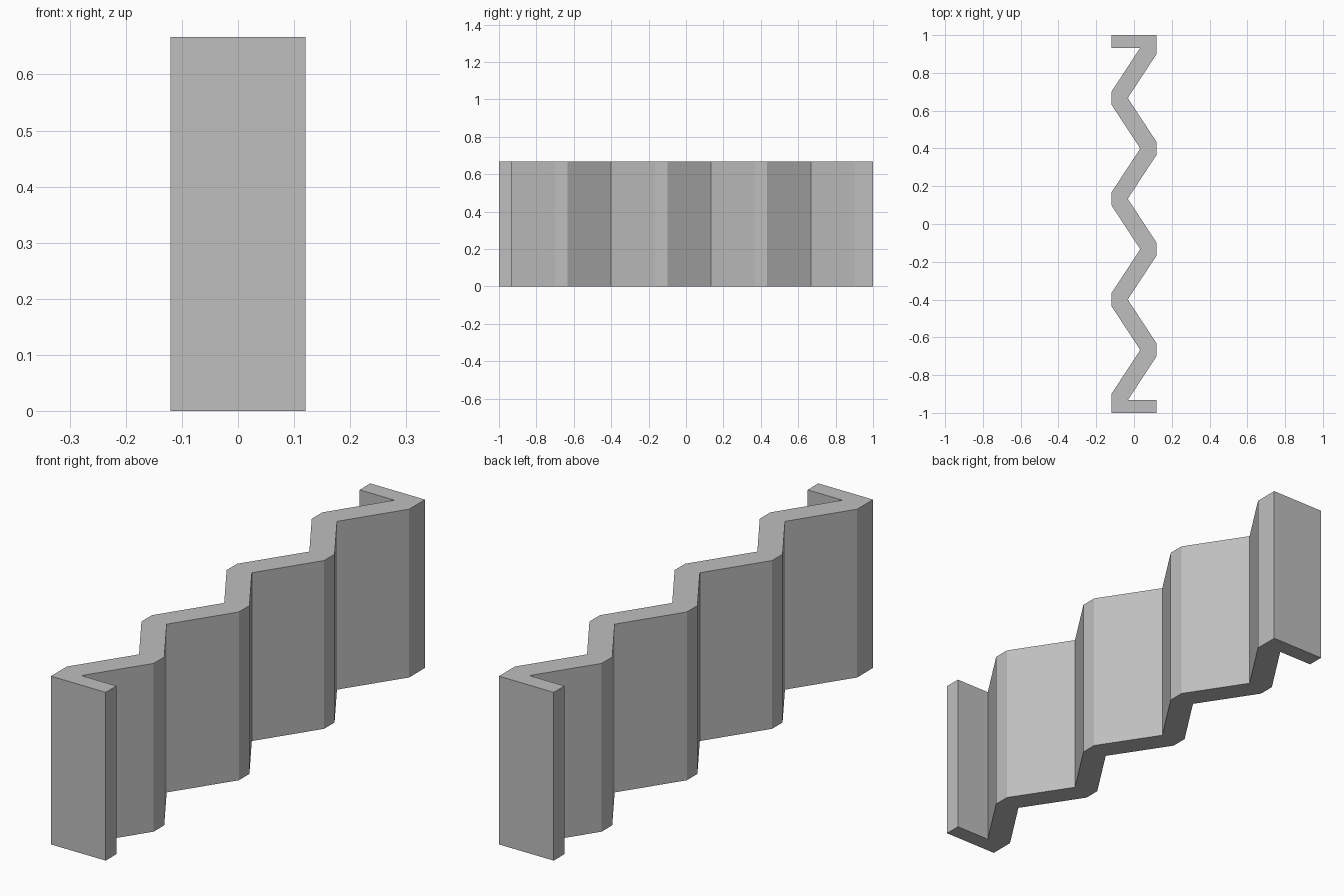
import bpy
import bmesh

HALF_X, INNER_X = 0.12, 0.033   # outer crest and inner valley offsets
PITCH = 1.6 / 3                 # spacing of the folds along y
FLAT = 0.033                    # half width of each flattened crest
FLANGE = 0.933                  # inner face of the end flanges
HEIGHT = 0.667

cube = bpy.data.objects.get("Cube")
if cube:
    bpy.data.objects.remove(cube, do_unlink=True)

# Plain grey material
grey = bpy.data.materials.new("plain_grey")
grey.use_nodes = True
colour = (0.52, 0.52, 0.52, 1)
grey.diffuse_color = colour
grey.node_tree.nodes["Principled BSDF"].inputs["Base Color"].default_value = colour

# One side of the folded profile, front to back
side = [(HALF_X, -1), (HALF_X, -FLANGE)]
for i in range(4):
    valley = -FLANGE + i * PITCH
    crest = valley + PITCH / 2
    side += [(-INNER_X, valley), (HALF_X, crest - FLAT)]
    if i < 3:
        side.append((HALF_X, crest + FLAT))
side.append((HALF_X, 1))

# The other side is the same run turned half a circle
outline = side + [(-x, -y) for x, y in side]

# Extrude the profile into the panel
bm = bmesh.new()
base = bm.faces.new([bm.verts.new((x, y, 0)) for x, y in outline])
top = bmesh.ops.extrude_face_region(bm, geom=[base])
top_verts = [v for v in top["geom"] if isinstance(v, bmesh.types.BMVert)]
bmesh.ops.translate(bm, verts=top_verts, vec=(0, 0, HEIGHT))
bmesh.ops.recalc_face_normals(bm, faces=bm.faces)

mesh = bpy.data.meshes.new("folded_panel")
bm.to_mesh(mesh)
bm.free()
mesh.materials.append(grey)
panel = bpy.data.objects.new("folded_panel", mesh)
bpy.context.collection.objects.link(panel)
